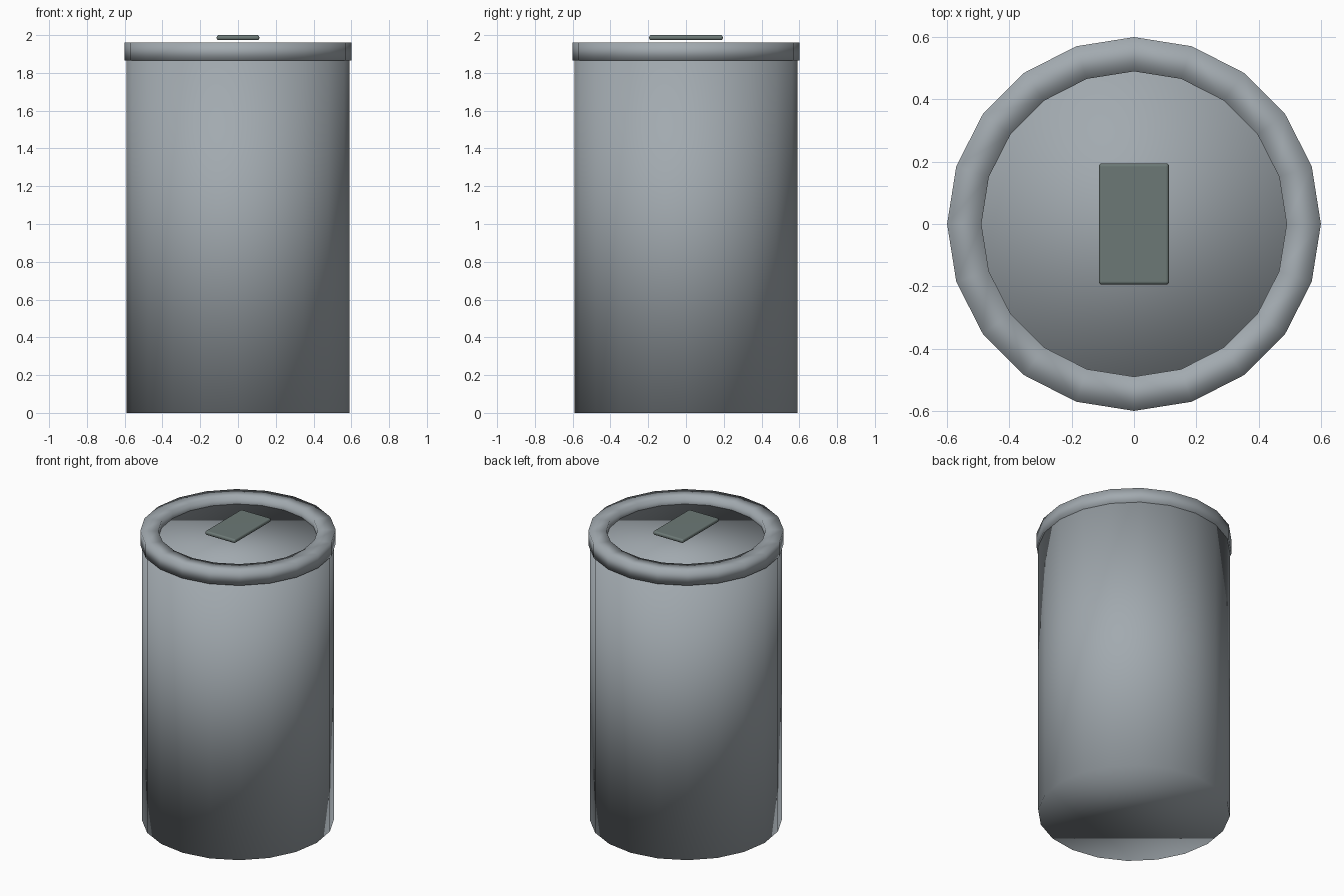
import bpy
import bmesh
import math
from mathutils import Matrix, Vector

cube = bpy.data.objects.get("Cube")
if cube:
    bpy.data.objects.remove(cube, do_unlink=True)

SIDES = 20


def make_material(name, colour):
    mat = bpy.data.materials.new(name)
    mat.use_nodes = True
    mat.diffuse_color = colour
    bsdf = next(n for n in mat.node_tree.nodes if n.type == 'BSDF_PRINCIPLED')
    bsdf.inputs["Base Color"].default_value = colour
    bsdf.inputs["Roughness"].default_value = 0.6
    return mat


def make_object(name, bm, mat):
    bmesh.ops.recalc_face_normals(bm, faces=bm.faces)
    for face in bm.faces:
        face.smooth = True
    mesh = bpy.data.meshes.new(name)
    bm.to_mesh(mesh)
    bm.free()
    mesh.materials.append(mat)
    obj = bpy.data.objects.new(name, mesh)
    bpy.context.collection.objects.link(obj)
    return obj


metal = make_material("light grey metal", (0.36, 0.40, 0.43, 1))
dark_metal = make_material("dark grey metal", (0.15, 0.19, 0.18, 1))

# Closed can body, its top face being the sunken lid
body_height = 1.91
bm = bmesh.new()
bmesh.ops.create_cone(bm, cap_ends=True, segments=SIDES, radius1=0.59,
                      radius2=0.59, depth=body_height,
                      matrix=Matrix.Translation((0, 0, body_height / 2)))
make_object("can_body", bm, metal)

# Raised rim: square section spun around the can
bm = bmesh.new()
section = [(0.49, 1.865), (0.6, 1.865), (0.6, 1.96), (0.49, 1.96)]
verts = [bm.verts.new((r, 0, z)) for r, z in section]
edges = [bm.edges.new((verts[i], verts[i - 1])) for i in range(len(verts))]
bmesh.ops.spin(bm, geom=verts + edges, cent=(0, 0, 0), axis=(0, 0, 1),
               angle=math.tau, steps=SIDES, use_duplicate=False)
bmesh.ops.remove_doubles(bm, verts=bm.verts, dist=0.001)
make_object("top_rim", bm, metal)

# Pull tab: thin plate with rounded edges, above the lid
bm = bmesh.new()
bmesh.ops.create_cube(bm, size=1)
bmesh.ops.scale(bm, vec=Vector((0.226, 0.39, 0.027)), verts=bm.verts)
bmesh.ops.translate(bm, vec=Vector((0, 0, 1.9865)), verts=bm.verts)
bmesh.ops.bevel(bm, geom=bm.edges[:], offset=0.011, segments=3,
                profile=0.5, affect='EDGES')
tab = make_object("pull_tab", bm, dark_metal)
weighted = tab.modifiers.new("flat faces", 'WEIGHTED_NORMAL')
weighted.keep_sharp = True
